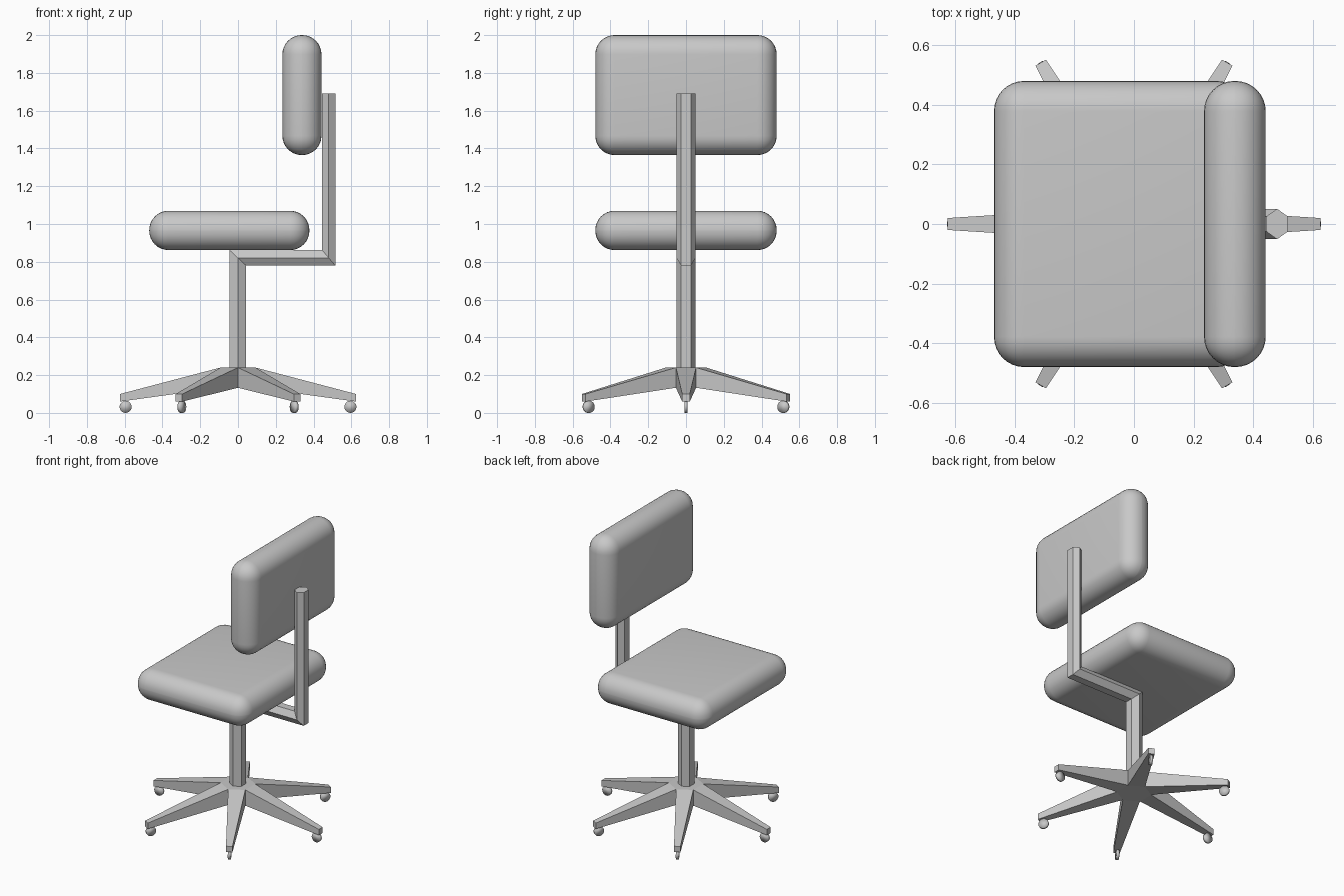
import bpy, bmesh, math
from mathutils import Matrix, Vector

if "Cube" in bpy.data.objects:
    bpy.data.objects.remove(bpy.data.objects["Cube"])

grey = bpy.data.materials.new("plain_grey")
grey.diffuse_color = (0.58, 0.58, 0.58, 1)
grey.use_nodes = True
grey.node_tree.nodes["Principled BSDF"].inputs["Base Color"].default_value = grey.diffuse_color


def add_object(name, bm, smooth=False):
    bmesh.ops.recalc_face_normals(bm, faces=bm.faces[:])
    for f in bm.faces:
        f.smooth = smooth
    me = bpy.data.meshes.new(name)
    bm.to_mesh(me)
    bm.free()
    me.materials.append(grey)
    ob = bpy.data.objects.new(name, me)
    bpy.context.collection.objects.link(ob)
    return ob


def cushion(name, lo, hi, radius):
    """Box with fully rounded edges, smooth shaded."""
    lo, hi = Vector(lo), Vector(hi)
    bm = bmesh.new()
    bmesh.ops.create_cube(bm, size=1)
    bmesh.ops.scale(bm, vec=hi - lo, verts=bm.verts[:])
    bmesh.ops.translate(bm, vec=(lo + hi) / 2, verts=bm.verts[:])
    bmesh.ops.bevel(bm, geom=bm.edges[:], offset=radius, segments=8,
                    profile=0.5, affect='EDGES')
    return add_object(name, bm, smooth=True)


# Cushions
cushion("seat", (-0.47, -0.48, 0.862), (0.378, 0.48, 1.07), 0.102)
cushion("backrest", (0.235, -0.48, 1.365), (0.442, 0.48, 2.0), 0.102)

# Bent hexagonal post: each ring runs from an outer to an inner (x, z) point
rings = [((-0.045, 0.2), (0.043, 0.2)),
         ((-0.045, 0.862), (0.043, 0.78)),
         ((0.445, 0.862), (0.515, 0.78)),
         ((0.445, 1.69), (0.515, 1.69))]
section = [(0, 0.026), (0.5, 0.051), (1, 0.026),
           (1, -0.026), (0.5, -0.051), (0, -0.026)]
bm = bmesh.new()
loops = []
for a, b in rings:
    loops.append([bm.verts.new((a[0] + (b[0] - a[0]) * t, y,
                                a[1] + (b[1] - a[1]) * t)) for t, y in section])
for l0, l1 in zip(loops, loops[1:]):
    for i in range(6):
        j = (i + 1) % 6
        bm.faces.new((l0[i], l0[j], l1[j], l1[i]))
bm.faces.new(loops[0])
bm.faces.new(loops[-1])
add_object("support_post", bm)

# Six-legged star base
LEGS = 6
bm = bmesh.new()


def polar(r, angle, side, z):
    return bm.verts.new(Matrix.Rotation(angle, 3, 'Z') @ Vector((r, side, z)))


angles = [i * math.tau / LEGS for i in range(LEGS)]
half = math.pi / LEGS
top = [polar(0.107, a + half, 0, 0.24) for a in angles]
low = [polar(0.107, a + half, 0, 0.133) for a in angles]
bm.faces.new(top)
bm.faces.new(low)
for i, a in enumerate(angles):
    tr, tl = [polar(0.625, a, s, 0.1) for s in (-0.02, 0.02)]
    br, bl = [polar(0.625, a, s, 0.06) for s in (-0.02, 0.02)]
    p, q, u, v = top[i - 1], top[i], low[i - 1], low[i]
    for f in ((p, tr, tl, q), (u, br, bl, v), (p, tr, br, u),
              (q, tl, bl, v), (tr, tl, bl, br)):
        bm.faces.new(f)
add_object("star_base", bm)

# Caster wheels: thin discs rolling outward along each leg
for i, a in enumerate(angles):
    bm = bmesh.new()
    place = (Matrix.Rotation(a, 4, 'Z') @ Matrix.Translation((0.595, 0, 0.032))
             @ Matrix.Rotation(math.pi / 2, 4, 'X'))
    bmesh.ops.create_cone(bm, cap_ends=True, segments=20, radius1=0.032,
                          radius2=0.032, depth=0.018, matrix=place)
    add_object(f"caster_wheel_{i + 1}", bm, smooth=True)
